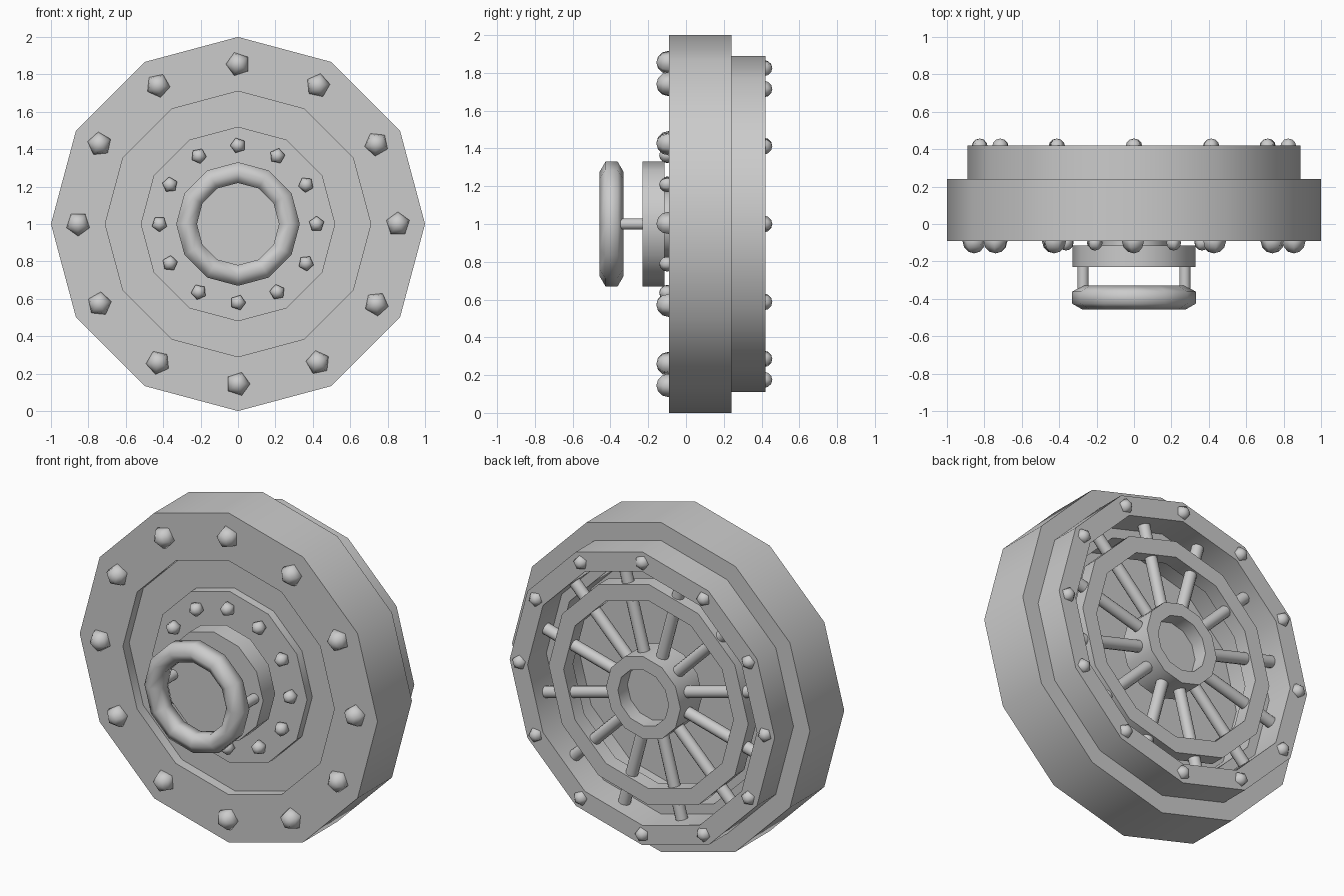
import bpy, bmesh
from math import cos, sin, pi, radians
from mathutils import Vector, Matrix

if "Cube" in bpy.data.objects:
    bpy.data.objects.remove(bpy.data.objects["Cube"])

CZ = 1.0  # height of the door axis


def finish(name, bm, angle):
    bmesh.ops.remove_doubles(bm, verts=bm.verts, dist=1e-5)
    bmesh.ops.dissolve_degenerate(bm, edges=bm.edges, dist=1e-6)
    bmesh.ops.recalc_face_normals(bm, faces=bm.faces)
    me = bpy.data.meshes.new(name)
    bm.to_mesh(me)
    bm.free()
    ob = bpy.data.objects.new(name, me)
    bpy.context.collection.objects.link(ob)
    bpy.ops.object.select_all(action='DESELECT')
    ob.select_set(True)
    bpy.context.view_layer.objects.active = ob
    bpy.ops.object.shade_smooth_by_angle(angle=radians(angle))
    return ob


def lathe(name, profile, n=12, angle=35):
    """Spin a closed (radius, y) profile round the door axis."""
    bm = bmesh.new()
    rows = [[bm.verts.new((r * cos(2 * pi * k / n), y, CZ + r * sin(2 * pi * k / n)))
             for r, y in profile] for k in range(n)]
    m = len(profile)
    for k in range(n):
        a, b = rows[k], rows[(k + 1) % n]
        for i in range(m):
            j = (i + 1) % m
            if profile[i][0] + profile[j][0] > 0:
                bm.faces.new((a[i], a[j], b[j], b[i]))
    return finish(name, bm, angle)


def ring(name, r_out, r_in, y0, y1):
    return lathe(name, [(r_out, y0), (r_out, y1), (r_in, y1), (r_in, y0)])


def disc(name, r, y0, y1):
    return lathe(name, [(0, y0), (r, y0), (r, y1), (0, y1)])


def bolts(name, dist, y, size):
    """Twelve five-sided domed bolts, each with a corner pointing outward."""
    bm = bmesh.new()
    for k in range(12):
        m = (Matrix.Translation((0, 0, CZ)) @ Matrix.Rotation(-k * pi / 6, 4, 'Y')
             @ Matrix.Translation((dist, y, 0)) @ Matrix.Rotation(pi / 2, 4, 'X'))
        bmesh.ops.create_uvsphere(bm, u_segments=5, v_segments=6, radius=size, matrix=m)
    return finish(name, bm, 80)


def rods(name, pairs, r):
    """Cylinders between pairs of points."""
    bm = bmesh.new()
    for a, b in pairs:
        a, b = Vector(a), Vector(b)
        m = Matrix.Translation((a + b) / 2) @ (b - a).to_track_quat('Z', 'Y').to_matrix().to_4x4()
        bmesh.ops.create_cone(bm, cap_ends=True, segments=12, radius1=r, radius2=r,
                              depth=(b - a).length, matrix=m)
    return finish(name, bm, 35)


# door body
ring("outer_rim", 1.0, 0.71, -0.09, 0.24)
ring("rear_rim", 0.89, 0.77, 0.24, 0.42)
disc("front_plate", 0.715, -0.03, 0.03)
disc("raised_disc", 0.52, -0.08, -0.02)

# bolts
bolts("front_bolts", 0.855, -0.092, 0.065)
bolts("inner_bolts", 0.42, -0.10, 0.042)
bolts("rear_bolts", 0.825, 0.412, 0.045)

# front hub and hand wheel
disc("hub_neck", 0.18, -0.12, -0.07)
disc("front_hub", 0.33, -0.23, -0.115)
m = 0.064
lathe("hand_wheel", [(0.275 + m * cos(pi / 6 + i * pi / 3), -0.394 + m * sin(pi / 6 + i * pi / 3))
                     for i in range(6)], angle=80)
rods("wheel_posts", [((s * 0.272, -0.39, CZ), (s * 0.272, -0.22, CZ)) for s in (-1, 1)], 0.03)

# rear hub, spokes and locking ring
lathe("rear_hub", [(0, 0.2), (0.25, 0.2), (0.25, 0.41), (0.17, 0.41), (0.17, 0.32), (0, 0.32)])
ring("rear_ring", 0.67, 0.57, 0.27, 0.36)
angles = [pi / 12 + k * pi / 6 for k in range(12)]
rods("spokes", [((0.22 * cos(t), 0.315, CZ + 0.22 * sin(t)),
                 (0.78 * cos(t), 0.315, CZ + 0.78 * sin(t))) for t in angles], 0.035)
